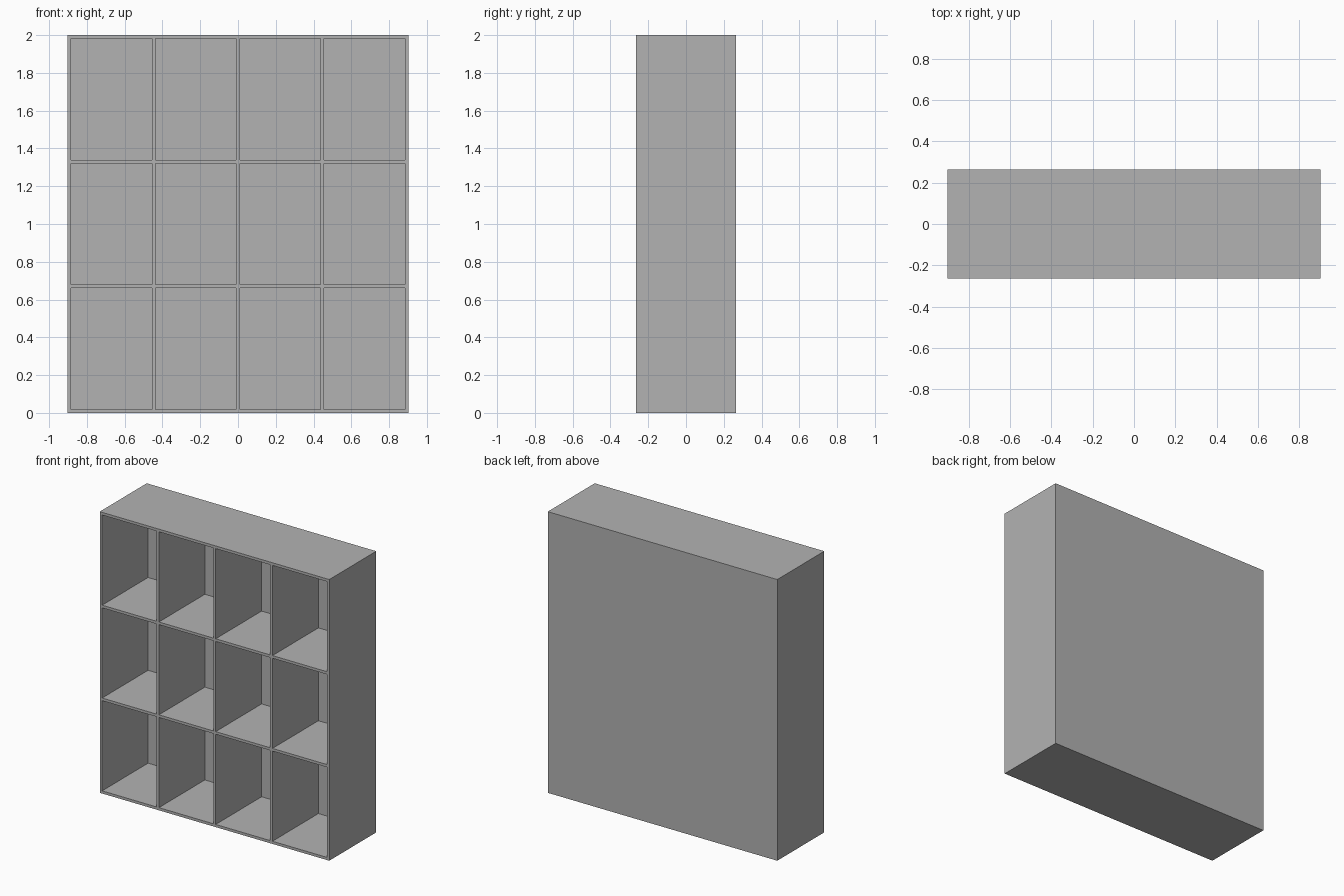
import bpy
import bmesh
from mathutils import Vector

WIDTH, DEPTH, HEIGHT = 1.806, 0.528, 2.0
BOARD = 0.019          # thickness of the sides, shelves and dividers
BACK = 0.012           # thickness of the back panel
COLUMNS, ROWS = 4, 3

cube = bpy.data.objects.get("Cube")
if cube:
    bpy.data.objects.remove(cube, do_unlink=True)

# Single matte grey
grey = bpy.data.materials.new("plain_grey")
grey.use_nodes = True
colour = (0.448, 0.448, 0.448, 1.0)
grey.diffuse_color = colour
grey.node_tree.nodes["Principled BSDF"].inputs["Base Color"].default_value = colour


def board_edges(start, length, count):
    """Positions of both faces of every inner board, plus the outer boards' inner faces."""
    pitch = (length - BOARD) / count
    return [(start + i * pitch + BOARD, start + (i + 1) * pitch) for i in range(count)]


def front_faces(bm):
    return [f for f in bm.faces if f.normal.y < -0.9]


def cut_front(bm, point, normal):
    faces = front_faces(bm)
    edges = {e for f in faces for e in f.edges}
    verts = {v for f in faces for v in f.verts}
    bmesh.ops.bisect_plane(bm, geom=[*verts, *edges, *faces],
                           plane_co=point, plane_no=normal)
    bm.normal_update()


# Solid block standing on the ground
bm = bmesh.new()
bmesh.ops.create_cube(bm, size=1.0)
for v in bm.verts:
    v.co = Vector((v.co.x * WIDTH, v.co.y * DEPTH, (v.co.z + 0.5) * HEIGHT))
bm.normal_update()

# Mark out the board edges on the front
columns = board_edges(-WIDTH / 2, WIDTH, COLUMNS)
rows = board_edges(0, HEIGHT, ROWS)
for pair in columns:
    for x in pair:
        cut_front(bm, (x, 0, 0), (1, 0, 0))
for pair in rows:
    for z in pair:
        cut_front(bm, (0, 0, z), (0, 0, 1))


# Push the compartments in to the back panel
def inside(value, spans):
    return any(low < value < high for low, high in spans)


cells = [f for f in front_faces(bm)
         if inside(f.calc_center_median().x, columns)
         and inside(f.calc_center_median().z, rows)]
pushed = bmesh.ops.extrude_discrete_faces(bm, faces=cells)["faces"]
for v in {v for f in pushed for v in f.verts}:
    v.co.y = DEPTH / 2 - BACK
bmesh.ops.recalc_face_normals(bm, faces=bm.faces)

mesh = bpy.data.meshes.new("shelf_unit")
bm.to_mesh(mesh)
bm.free()
mesh.materials.append(grey)
shelf_unit = bpy.data.objects.new("shelf_unit", mesh)
bpy.context.collection.objects.link(shelf_unit)
